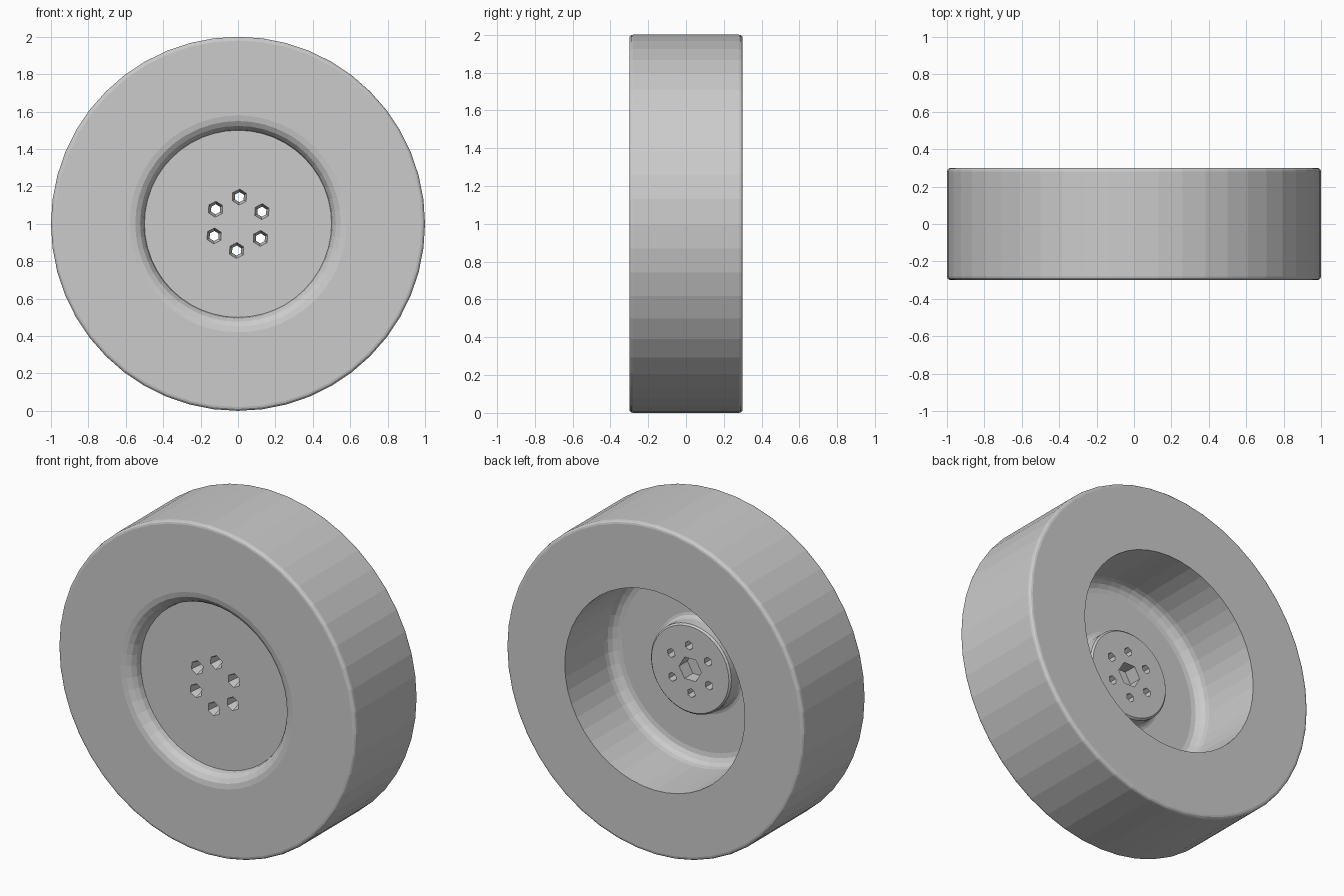
import bpy, bmesh, math
from mathutils import Matrix

if "Cube" in bpy.data.objects:
    bpy.data.objects.remove(bpy.data.objects["Cube"])

SEG = 48
CENTRE = Matrix.Translation((0, 0, 1))


def lathe(name, profile, seg=SEG, offset=(0, 0), turn=0.0):
    """Spin a (radius, y) profile that starts and ends on the axis about y."""
    bm = bmesh.new()
    rings = []
    for r, y in profile:
        if r == 0:
            rings.append([bm.verts.new((offset[0], y, offset[1]))] * seg)
        else:
            rings.append([bm.verts.new((
                offset[0] + r * math.cos(turn + 2 * math.pi * i / seg), y,
                offset[1] + r * math.sin(turn + 2 * math.pi * i / seg))) for i in range(seg)])
    for a, b in zip(rings, rings[1:]):
        for i in range(seg):
            j = (i + 1) % seg
            bm.faces.new(list(dict.fromkeys((a[i], a[j], b[j], b[i]))))
    bmesh.ops.recalc_face_normals(bm, faces=bm.faces)
    bm.transform(CENTRE)
    mesh = bpy.data.meshes.new(name)
    bm.to_mesh(mesh)
    bm.free()
    obj = bpy.data.objects.new(name, mesh)
    bpy.context.collection.objects.link(obj)
    return obj


def fillet(r, y, radius, start, end, steps=4):
    """Arc points in the (radius, y) plane."""
    return [(r + radius * math.cos(math.radians(start + (end - start) * k / steps)),
             y + radius * math.sin(math.radians(start + (end - start) * k / steps)))
            for k in range(steps + 1)]


# Tyre, rim and hub share one continuous cross-section, front to back
profile = [(0, -0.22), (0.5, -0.22)]
profile += fillet(0.58, -0.22, 0.08, 180, 270)       # rounded front lip
profile += [(0.72, -0.3)]
profile += fillet(0.98, -0.28, 0.02, 270, 360, 3)    # front tread edge
profile += fillet(0.98, 0.28, 0.02, 0, 90, 3)        # back tread edge
profile += [(0.72, 0.3), (0.605, 0.3), (0.60, -0.06)]
profile += fillet(0.53, -0.07, 0.07, 0, -90)         # back dish corner
profile += fillet(0.30, -0.11, 0.03, 270, 180, 3)    # hub root
profile += [(0.27, -0.05), (0.26, -0.04), (0, -0.04)]
wheel = lathe("wheel", profile)


def cut(cutter):
    cutter.hide_render = True
    cutter.hide_set(True)
    cutter.display_type = 'WIRE'
    mod = wheel.modifiers.new(cutter.name, 'BOOLEAN')
    mod.operation = 'DIFFERENCE'
    mod.solver = 'EXACT'
    mod.object = cutter


# Hub socket
cutters = [lathe("socket_cutter", [(0, 0.02), (0.075, 0.02), (0.075, -0.12), (0, -0.12)], 6)]

# Six bolt holes, chamfered at the front
for i in range(6):
    a = math.radians(87 + 60 * i)
    cutters.append(lathe("bolt_hole_cutter", [(0, -0.25), (0.052, -0.25), (0.027, -0.17), (0.027, 0.02), (0, 0.02)],
                         6, (0.143 * math.cos(a), 0.143 * math.sin(a)), a))
for c in cutters:
    cut(c)

# Bake the cuts and remove the helpers
bpy.context.view_layer.update()
mesh = bpy.data.meshes.new_from_object(wheel.evaluated_get(bpy.context.evaluated_depsgraph_get()))
wheel.modifiers.clear()
wheel.data = mesh
for c in cutters:
    bpy.data.objects.remove(c)
